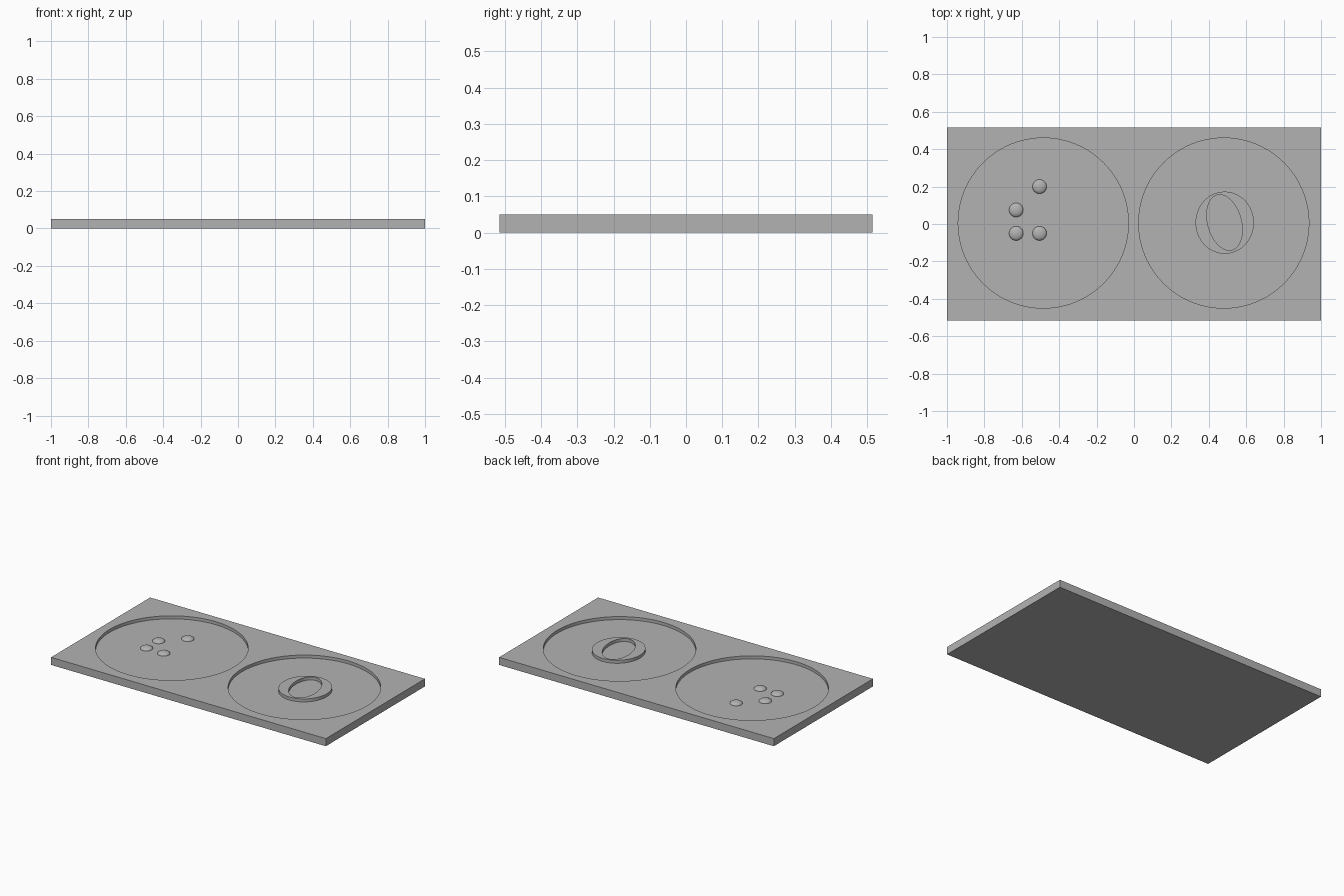
import bpy
import bmesh
from math import cos, sin, tau

HALF_Y = 0.515
TOP = 0.05
FLOOR = 0.03
LEFT_X, RIGHT_X, MID_Y = -0.485, 0.48, 0.005

cube = bpy.data.objects.get("Cube")
if cube:
    bpy.data.objects.remove(cube, do_unlink=True)

grey = bpy.data.materials.new("plain grey")
grey.use_nodes = True
grey.diffuse_color = (0.45, 0.45, 0.45, 1)
grey.node_tree.nodes["Principled BSDF"].inputs["Base Color"].default_value = grey.diffuse_color


def add_object(name, bm):
    bmesh.ops.recalc_face_normals(bm, faces=bm.faces[:])
    mesh = bpy.data.meshes.new(name)
    bm.to_mesh(mesh)
    bm.free()
    mesh.materials.append(grey)
    obj = bpy.data.objects.new(name, mesh)
    bpy.context.collection.objects.link(obj)
    return obj


def prism(name, outline, bottom, top):
    """Extrude a flat outline between two heights."""
    bm = bmesh.new()
    face = bm.faces.new([bm.verts.new((x, y, bottom)) for x, y in outline])
    result = bmesh.ops.extrude_face_region(bm, geom=[face])
    verts = [v for v in result["geom"] if isinstance(v, bmesh.types.BMVert)]
    bmesh.ops.translate(bm, verts=verts, vec=(0, 0, top - bottom))
    return add_object(name, bm)


def oval(cx, cy, rx, ry, skew=0, count=96):
    """Ellipse outline whose side extremes can be shifted up and down."""
    angles = [tau * i / count for i in range(count)]
    return [(cx + rx * cos(a), cy + ry * sin(a) - skew * cos(a)) for a in angles]


def activate(obj):
    bpy.ops.object.select_all(action="DESELECT")
    obj.select_set(True)
    bpy.context.view_layer.objects.active = obj


def cut(obj, cutter):
    cutter.hide_render = True
    mod = obj.modifiers.new("recess", "BOOLEAN")
    mod.operation = "DIFFERENCE"
    mod.solver = "EXACT"
    mod.object = cutter
    activate(obj)
    bpy.ops.object.modifier_apply(modifier=mod.name)
    bpy.data.objects.remove(cutter, do_unlink=True)


def smooth(obj):
    activate(obj)
    bpy.ops.object.shade_smooth_by_angle()


# Base plate with two round recesses
plate = prism("base_plate", [(-1, -HALF_Y), (1, -HALF_Y), (1, HALF_Y), (-1, HALF_Y)], 0, TOP)
for cx in (LEFT_X, RIGHT_X):
    cut(plate, prism("recess_cutter", oval(cx, MID_Y, 0.455, 0.455), FLOOR, TOP + 0.1))
smooth(plate)

# Raised disc with a slanted oval opening
disc = prism("raised_disc", oval(RIGHT_X + 0.005, MID_Y + 0.002, 0.156, 0.166), FLOOR - 0.005, TOP)
disc.data.transform(disc.matrix_world)
cut(disc, prism("oval_cutter", oval(0.484, 0.008, 0.095, 0.143, 0.04), FLOOR, TOP + 0.1))
smooth(disc)

# Low round bumps in the other recess
for i, (x, y) in enumerate([(-0.63, 0.075), (-0.63, -0.05), (-0.505, -0.05), (-0.505, 0.2)]):
    bm = bmesh.new()
    bmesh.ops.create_uvsphere(bm, u_segments=32, v_segments=16, radius=0.038)
    low = [v for v in bm.verts if v.co.z < -0.001]
    bmesh.ops.delete(bm, geom=low, context="VERTS")
    bmesh.ops.scale(bm, verts=bm.verts[:], vec=(1, 1, 0.45))
    bmesh.ops.translate(bm, verts=bm.verts[:], vec=(x, y, FLOOR))
    smooth(add_object(f"bump_{i + 1}", bm))
